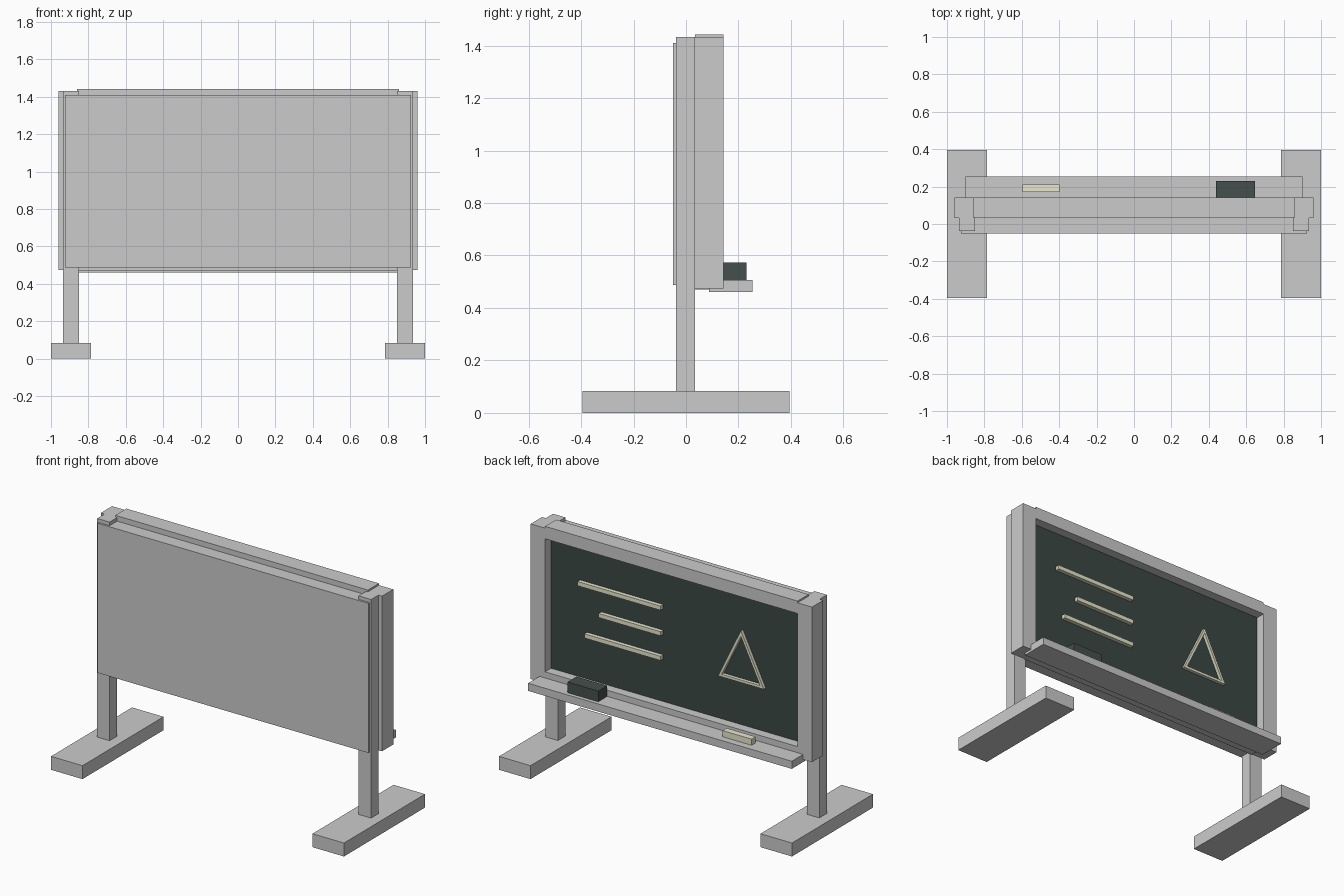
import bpy
import bmesh
from mathutils import Vector

if "Cube" in bpy.data.objects:
    bpy.data.objects.remove(bpy.data.objects["Cube"])


def material(name, rgb):
    m = bpy.data.materials.new(name)
    m.diffuse_color = (*rgb, 1)
    m.use_nodes = True
    m.node_tree.nodes["Principled BSDF"].inputs["Base Color"].default_value = m.diffuse_color
    return m


DARK = material("slate", (0.045, 0.065, 0.058))
FELT = material("felt", (0.06, 0.08, 0.075))
CHALK = material("chalk", (0.8, 0.8, 0.62))


def finish(name, bm, mat):
    bmesh.ops.recalc_face_normals(bm, faces=bm.faces)
    mesh = bpy.data.meshes.new(name)
    bm.to_mesh(mesh)
    bm.free()
    if mat:
        mesh.materials.append(mat)
    ob = bpy.data.objects.new(name, mesh)
    bpy.context.collection.objects.link(ob)
    return ob


def box(name, x, y, z, mat=None):
    """Box from (min, max) ranges on each axis."""
    bm = bmesh.new()
    bmesh.ops.create_cube(bm, size=1)
    for v in bm.verts:
        v.co = [r[0] if c < 0 else r[1] for c, r in zip(v.co, (x, y, z))]
    return finish(name, bm, mat)


def pair(name, x, y, z):
    """Box on the right plus its mirror on the left."""
    box("right_" + name, x, y, z)
    box("left_" + name, (-x[1], -x[0]), y, z)


# Stand
pair("foot", (0.785, 1.0), (-0.395, 0.395), (0, 0.083))
pair("post", (0.85, 0.935), (-0.038, 0.035), (0.083, 1.432))

# Front sheet and the core between the posts
box("front_panel", (-0.925, 0.925), (-0.05, -0.038), (0.487, 1.41))
box("board_core", (-0.85, 0.85), (-0.038, 0.035), (0.487, 1.41))

# Writing surface in its frame, facing the back
box("chalkboard", (-0.862, 0.862), (0.035, 0.085), (0.53, 1.38), DARK)
pair("frame_side", (0.862, 0.96), (0.033, 0.143), (0.475, 1.432))
box("frame_top", (-0.862, 0.862), (0.035, 0.143), (1.366, 1.443))
box("frame_bottom", (-0.862, 0.862), (0.035, 0.143), (0.47, 0.545))

# Ledge with eraser and chalk
box("chalk_ledge", (-0.9, 0.9), (0.088, 0.254), (0.46, 0.507))
box("eraser", (0.438, 0.648), (0.143, 0.23), (0.507, 0.573), FELT)
box("chalk_stick", (-0.595, -0.397), (0.17, 0.21), (0.507, 0.545), CHALK)

# Chalk strokes
for i, (x1, z) in enumerate([(0.663, 1.13), (0.52, 0.972), (0.617, 0.82)]):
    box(f"chalk_line_{i + 1}", (0.096, x1), (0.08, 0.11), (z - 0.013, z + 0.013), CHALK)

# Chalk triangle: a flat ring of three bars, extruded
outer = [Vector((-0.448, 0.085, 1.135)), Vector((-0.292, 0.085, 0.815)),
         Vector((-0.604, 0.085, 0.815))]
centre = Vector((-0.448, 0.085, 0.915))
bm = bmesh.new()
o = [bm.verts.new(p) for p in outer]
n = [bm.verts.new(centre + (p - centre) * 0.84) for p in outer]
for i in range(3):
    j = (i + 1) % 3
    bm.faces.new((o[i], o[j], n[j], n[i]))
ext = bmesh.ops.extrude_face_region(bm, geom=bm.faces[:], use_keep_orig=True)
top = [g for g in ext["geom"] if isinstance(g, bmesh.types.BMVert)]
bmesh.ops.translate(bm, vec=(0, 0.02, 0), verts=top)
finish("chalk_triangle", bm, CHALK)
